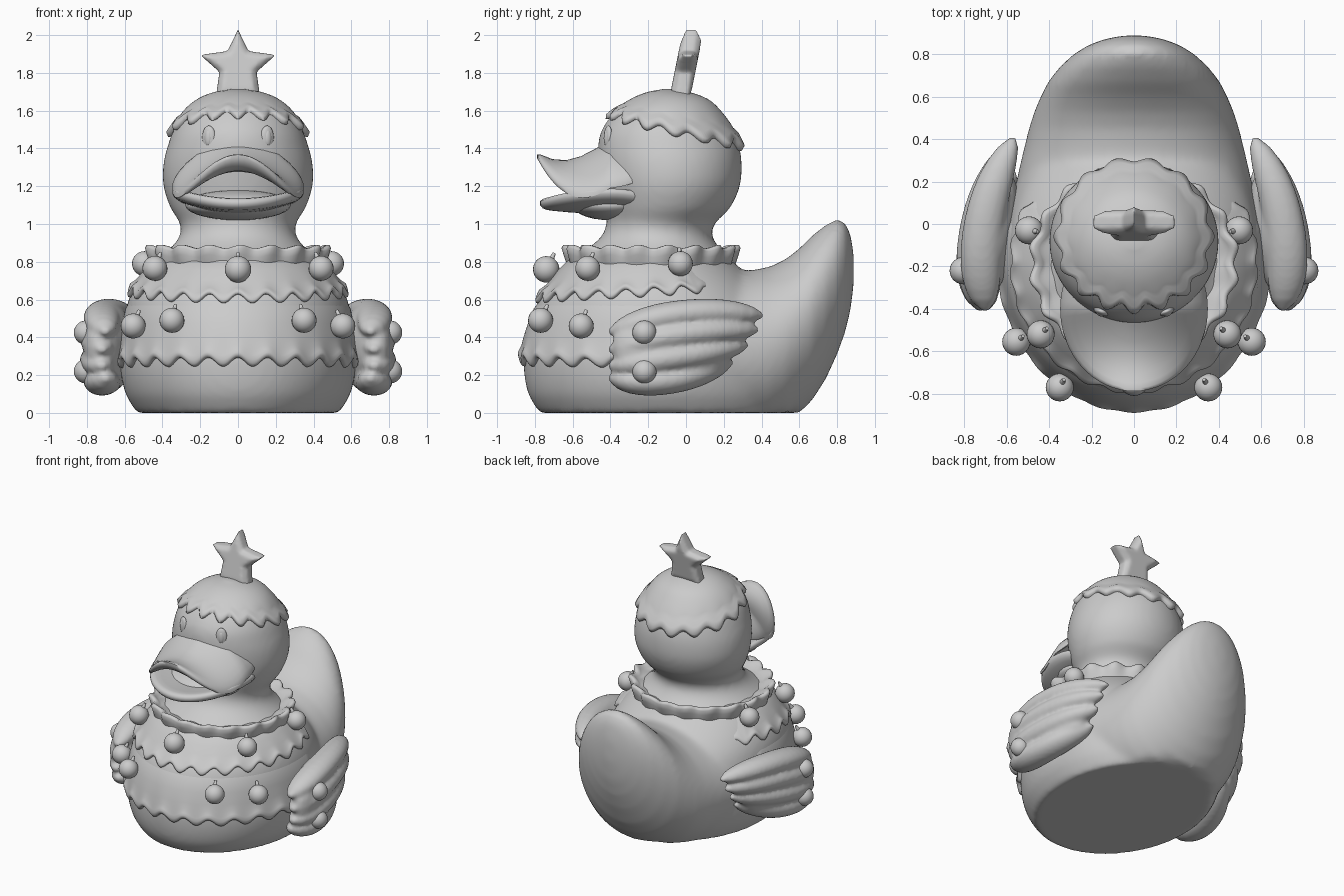
import bpy, bmesh
from math import sin, cos, pi, radians
from mathutils import Matrix, Vector

cube = bpy.data.objects.get("Cube")
if cube:
    bpy.data.objects.remove(cube)

grey = bpy.data.materials.new("plain_grey")
grey.use_nodes = True
grey.diffuse_color = (0.6, 0.6, 0.6, 1)
grey.node_tree.nodes["Principled BSDF"].inputs["Base Color"].default_value = (0.6, 0.6, 0.6, 1)


def finish(bm, name, voxel=0, smooth=0, angle=80):
    """Turn a bmesh into a smooth shaded object, optionally fused by remeshing."""
    bmesh.ops.recalc_face_normals(bm, faces=bm.faces)
    mesh = bpy.data.meshes.new(name)
    bm.to_mesh(mesh)
    bm.free()
    mesh.materials.append(grey)
    ob = bpy.data.objects.new(name, mesh)
    bpy.context.collection.objects.link(ob)
    if voxel:
        m = ob.modifiers.new("fuse", 'REMESH')
        m.mode, m.voxel_size, m.use_smooth_shade = 'VOXEL', voxel, True
    if smooth:
        m = ob.modifiers.new("soften", 'SMOOTH')
        m.factor, m.iterations = 0.5, smooth
    bpy.ops.object.select_all(action='DESELECT')
    ob.select_set(True)
    bpy.context.view_layer.objects.active = ob
    if voxel:
        mesh.shade_smooth()
    else:
        bpy.ops.object.shade_smooth_by_angle(angle=radians(angle))


def skin(bm, rings, closed=True, caps=True):
    """Bridge a list of equal point rings with quads."""
    rows = [[bm.verts.new(p) for p in ring] for ring in rings]
    n = len(rows[0])
    for a, b in zip(rows, rows[1:]):
        for i in range(n if closed else n - 1):
            j = (i + 1) % n
            bm.faces.new((a[i], a[j], b[j], b[i]))
    if caps:
        bm.faces.new(rows[0])
        bm.faces.new(rows[-1])


def loft_y(bm, sections, n=40):
    """Elliptical sections along y: (y, centre x, bottom z, top z, half width)."""
    skin(bm, [[(cx + w * cos(t), y, max(0, (b + top) / 2 + (top - b) / 2 * sin(t))) for t in around(n)]
              for y, cx, b, top, w in sections])


def ellipsoid(bm, centre, radii, turn=0):
    m = Matrix.Translation(centre) @ Matrix.Rotation(turn, 4, 'Z') @ Matrix.Diagonal((*radii, 1))
    bmesh.ops.create_uvsphere(bm, u_segments=24, v_segments=14, radius=1, matrix=m)


def around(n):
    return [2 * pi * i / n for i in range(n)]


# Chest, neck and head profile: height, half width, front y, back y
PROFILE = [(0, .535, -.775, .55), (.1, .595, -.835, .58), (.25, .625, -.86, .58), (.4, .615, -.85, .57),
           (.5, .60, -.82, .53), (.6, .58, -.78, .46), (.7, .53, -.71, .36), (.8, .45, -.63, .25),
           (.87, .36, -.52, .18), (.93, .31, -.45, .14), (1, .305, -.42, .15), (1.08, .355, -.43, .23),
           (1.2, .395, -.45, .285), (1.32, .395, -.465, .295), (1.42, .37, -.465, .28),
           (1.5, .34, -.445, .245), (1.6, .275, -.37, .17), (1.66, .2, -.28, .1),
           (1.695, .11, -.19, 0), (1.71, .01, -.1, -.09)]


def girth(z):
    """Smoothly interpolated profile at a height."""
    z = min(max(z, 0), PROFILE[-1][0])
    k = max(i for i in range(len(PROFILE) - 1) if PROFILE[i][0] <= z)
    a, b = PROFILE[k], PROFILE[k + 1]
    p, q = PROFILE[max(k - 1, 0)], PROFILE[min(k + 2, len(PROFILE) - 1)]
    h = b[0] - a[0]
    t = (z - a[0]) / h
    out = []
    for c in (1, 2, 3):
        m0, m1 = h * (b[c] - p[c]) / (b[0] - p[0]), h * (q[c] - a[c]) / (q[0] - a[0])
        out.append((2*t**3 - 3*t*t + 1) * a[c] + (t**3 - 2*t*t + t) * m0
                   + (3*t*t - 2*t**3) * b[c] + (t**3 - t*t) * m1)
    return out


def surf(z, th, off=0):
    """Point on the body at a height and angle from the front, pushed outward."""
    w, f, b = girth(z)
    return ((w + off) * sin(th), (f + b) / 2 - ((b - f) / 2 + off) * cos(th), z)


# Body: chest, neck and head fused with the tail
bm = bmesh.new()
skin(bm, [[surf(1.71 * sin(pi / 2 * i / 60), t) for t in around(64)] for i in range(61)])
loft_y(bm, [(-.2, 0, -.12, .7, .55), (0, 0, -.12, .74, .565), (.2, 0, -.12, .75, .555), (.35, 0, -.12, .755, .52),
            (.45, 0, -.10, .775, .495), (.53, 0, -.06, .815, .47), (.6, 0, 0, .87, .44), (.67, 0, .07, .94, .405),
            (.74, 0, .18, .995, .35), (.8, 0, .31, 1.025, .285), (.84, 0, .42, 1.01, .22),
            (.87, 0, .54, .95, .145), (.888, 0, .68, .84, .05)], 64)
finish(bm, "body", voxel=.02, smooth=9)

# Scalloped cap on the head
bm = bmesh.new()
rings = []
for s, off, drop in [(i / 14, .012, 0) for i in range(13)] + [(.93, .026, 0), (1, .03, .01), (1, .01, .035),
                                                             (1, -.04, .03)]:
    ring = []
    for th in around(180):
        wave = cos(15 * th)
        low = 1.525 + .085 * cos(th) - .02 * wave * s ** 3
        z = 1.709 - (1.709 - low) * s ** 1.6 - drop
        ring.append(Vector(surf(z, th, off + .005 * wave * s ** 8)) + Vector((0, 0, .006 * (1 - s))))
    rings.append(ring)
skin(bm, rings)
finish(bm, "head_cap")


# Garment tiers with wavy rolled hems, open at the back
def tier(name, top, hem, rise, lobes, end):
    bm = bmesh.new()
    rings = []
    for s, off, drop in ((0, -.012, 0), (.15, .004, 0), (.4, .008, 0), (.65, .01, 0), (.8, .014, 0),
                         (.9, .022, 0), (.96, .027, 0), (1, .025, .005), (1, .016, .018), (1, -.002, .022),
                         (1, -.03, .015)):
        ring = []
        for i in range(241):
            th = end * (i / 120 - 1)
            fade = min(1, (end - abs(th)) / .25)
            wave = cos(lobes * th)
            z = top + (hem + rise * (1 - cos(th)) - top) * s - drop + .024 * wave * fade * s ** 4
            ring.append(surf(z, th, (off + .005 * wave * s ** 8 + .022) * fade - .022))
        rings.append(ring)
    skin(bm, rings, closed=False, caps=False)
    finish(bm, name)


tier("upper_tier", .84, .625, .035, 24, 2.2)
tier("lower_tier", .6, .29, -.01, 25, 2.0)

# Upright ruffled collar
bm = bmesh.new()
rings = []
for z, off, amp in ((.72, -.02, 0), (.78, .01, .4), (.83, .022, .8), (.865, .03, 1), (.88, .022, 1),
                    (.88, .005, 1), (.865, -.015, .9), (.85, -.035, .5), (.845, -.12, 0)):
    rings.append([((.455 + off + .014 * amp * cos(18 * t)) * sin(t),
                   -.185 - (.43 + off + .014 * amp * cos(18 * t)) * cos(t),
                   z + .009 * amp * sin(18 * t + 1)) for t in around(198)])
skin(bm, rings)
finish(bm, "collar")

# Hanging baubles with small pegs leaning towards the garment
bm = bmesh.new()
spots = [(0, -.74, .76, .07)]
for s in (-1, 1):
    spots += [(s * x, y, z, r) for x, y, z, r in ((.44, -.52, .765, .066), (.495, -.03, .79, .066),
                                                  (.35, -.77, .49, .066), (.555, -.555, .46, .066),
                                                  (.805, -.22, .425, .064), (.805, -.22, .22, .064))]
for x, y, z, r in spots:
    ellipsoid(bm, (x, y, z), (r, r, r))
    lean = Vector((-x, -y - .1, 0)).normalized() * .5 + Vector((0, 0, 1))
    m = Matrix.Translation(Vector((x, y, z)) + lean.normalized() * (r + .005))
    bmesh.ops.create_cone(bm, cap_ends=True, segments=10, radius1=.016, radius2=.008, depth=.045,
                          matrix=m @ lean.to_track_quat('Z', 'Y').to_matrix().to_4x4())
finish(bm, "baubles", angle=60)

# Wings made of four fused feathers sweeping up to the back over a rounded core
for s, side in ((1, "left"), (-1, "right")):
    bm = bmesh.new()
    ellipsoid(bm, (s * .68, -.07, .35), (.125, .33, .225), s * .22)
    for z0, z1, z2, tip in ((.43, .525, .515, .41), (.335, .415, .44, .385), (.25, .295, .36, .33),
                            (.185, .175, .27, .25)):
        sections = []
        for i in range(17):
            t = -1 + i / 8
            y = (tip - .41) / 2 + t * (tip + .41) / 2
            z = z1 + (z2 - z0) / 2 * t + ((z0 + z2) / 2 - z1) * t * t
            r = .075 * max(.03, 1 - abs(t) ** 3) ** .5 * (1 - .1 * t)
            x = .735 - .065 * t - .07 * t * t - .03 * abs(z1 - .35) / .18
            sections.append((y, s * x, z - r, z + r, r * 1.3))
        loft_y(bm, sections, 20)
    finish(bm, side + "_wing", voxel=.013, smooth=5)


# Open bill: two curved discs with rounded lips
def bill(name, rim, height, thick):
    bm = bmesh.new()
    rings = []
    for sgn, rs in ((1, [.02, .2, .4, .6, .8, .9, .96, 1]), (-1, [1, .96, .9, .8, .6, .4, .2, .02])):
        for q in rs:
            ring = []
            for t in around(64):
                x, y = .35 * q * sin(t), -.4 - rim * q * cos(t)
                lip = thick * (.35 if q == 1 else .8 if q > .95 else 1)
                ring.append((x, y, height(x / .35, min((-.4 - y) / rim, 1)) + sgn * lip))
            rings.append(ring)
    skin(bm, rings)
    finish(bm, name, smooth=2)


bill("upper_bill", .39, lambda x, v: 1.42 - .27 * max(v, 0) + .21 * max(v, 0) ** 3 - .2 * x * x
     - .02 * abs(x) ** 6, .031)
bill("lower_bill", .375, lambda x, v: 1.085 + .025 * v * abs(v) + .085 * x * x, .032)
bm = bmesh.new()
ellipsoid(bm, (0, -.4, 1.1), (.28, .2, .08))
finish(bm, "chin")

# Raised oval eyes with a soft rim
bm = bmesh.new()
for s in (-1, 1):
    ellipsoid(bm, surf(1.455, s * .46, -.012), (.038, .02, .066), s * .4)
    ellipsoid(bm, surf(1.455, s * .46, -.002), (.02, .014, .043), s * .4)
finish(bm, "eyes")

# Softly rounded star leaning back on top
half = [(0, 2.03), (.055, 1.915), (.2, 1.895), (.098, 1.805), (.12, 1.65)]
outline = half + [(-x, z) for x, z in reversed(half[1:])]
bm = bmesh.new()
skin(bm, [[(x * k, y - .018 + .14 * (z - 1.7), 1.84 + (z - 1.84) * k) for x, z in outline]
          for y, k in ((-.055, .7), (-.03, 1), (.03, 1), (.055, .7))])
finish(bm, "star", voxel=.01, smooth=7)
